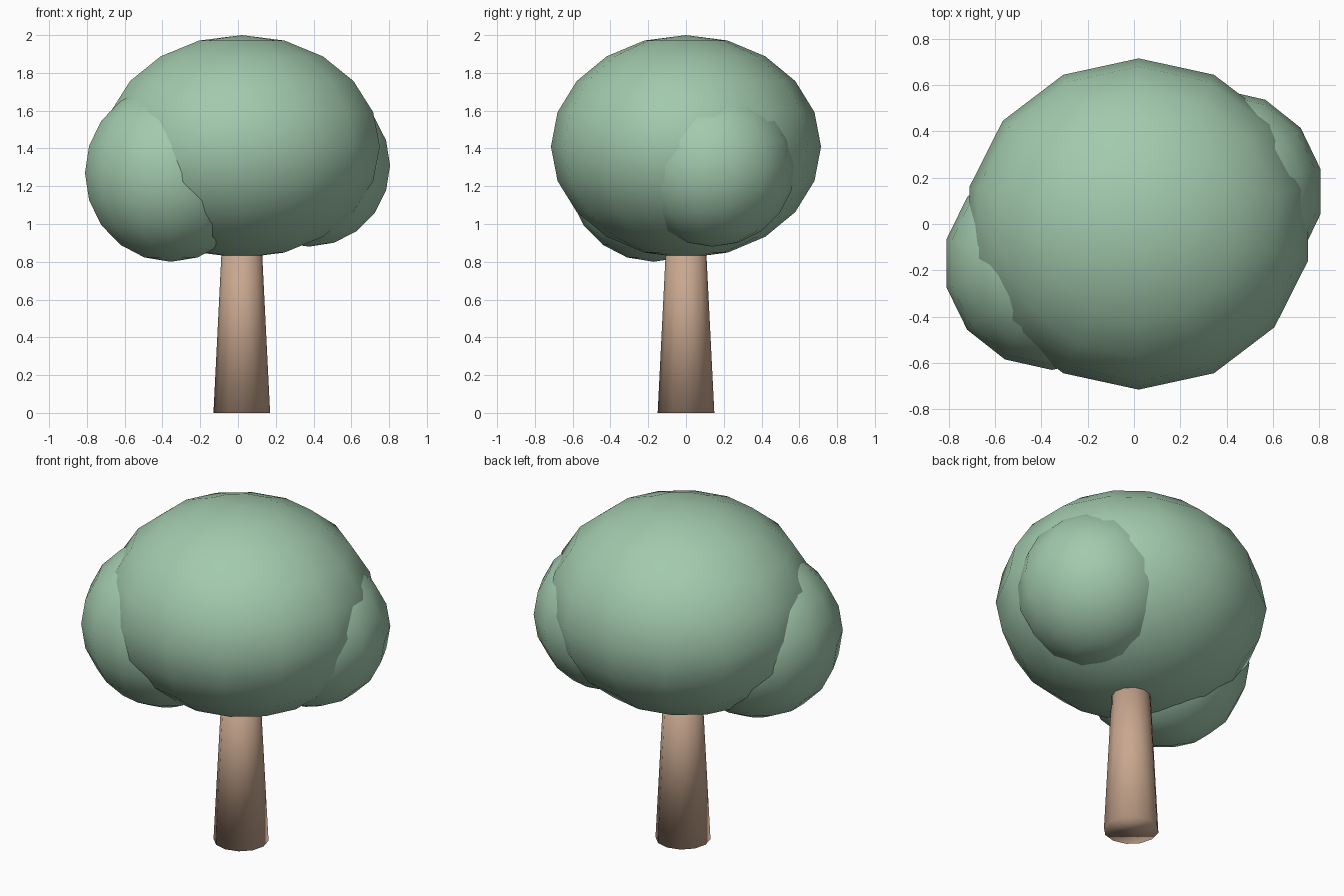
import bpy
import bmesh
from mathutils import Matrix, Vector

cube = bpy.data.objects.get("Cube")
if cube:
    bpy.data.objects.remove(cube, do_unlink=True)


def make_material(name, rgb):
    mat = bpy.data.materials.new(name)
    mat.use_nodes = True
    color = (*rgb, 1.0)
    mat.diffuse_color = color
    mat.node_tree.nodes["Principled BSDF"].inputs["Base Color"].default_value = color
    return mat


def finish(name, bm, mat):
    """Turn a bmesh into a smooth-shaded object."""
    for face in bm.faces:
        face.smooth = True
    mesh = bpy.data.meshes.new(name)
    bm.to_mesh(mesh)
    bm.free()
    mesh.materials.append(mat)
    obj = bpy.data.objects.new(name, mesh)
    bpy.context.collection.objects.link(obj)
    return obj


def foliage(name, center, radii):
    """Low-poly ellipsoid clump of leaves."""
    bm = bmesh.new()
    shape = Matrix.Translation(center) @ Matrix.Diagonal((*radii, 1.0))
    bmesh.ops.create_uvsphere(bm, u_segments=14, v_segments=10, radius=1.0, matrix=shape)
    return finish(name, bm, leaf_green)


leaf_green = make_material("leaf green", (0.36, 0.585, 0.415))
bark_brown = make_material("bark brown", (0.585, 0.39, 0.275))

# Tapered trunk, its top hidden inside the crown
bottom_radius, top_radius, height = 0.15, 0.10, 1.0
bm = bmesh.new()
bmesh.ops.create_cone(bm, cap_ends=True, segments=12, radius1=bottom_radius,
                      radius2=top_radius, depth=height,
                      matrix=Matrix.Translation((0.02, 0, height / 2)))
finish("trunk", bm, bark_brown)

# Crown: one large clump and two smaller ones at the sides
foliage("main_crown", Vector((0.02, 0, 1.41)), (0.75, 0.715, 0.59))
foliage("right_crown", Vector((-0.355, -0.17, 1.27)), (0.467, 0.46, 0.47))
foliage("left_crown", Vector((0.376, 0.14, 1.31)), (0.44, 0.44, 0.43))
